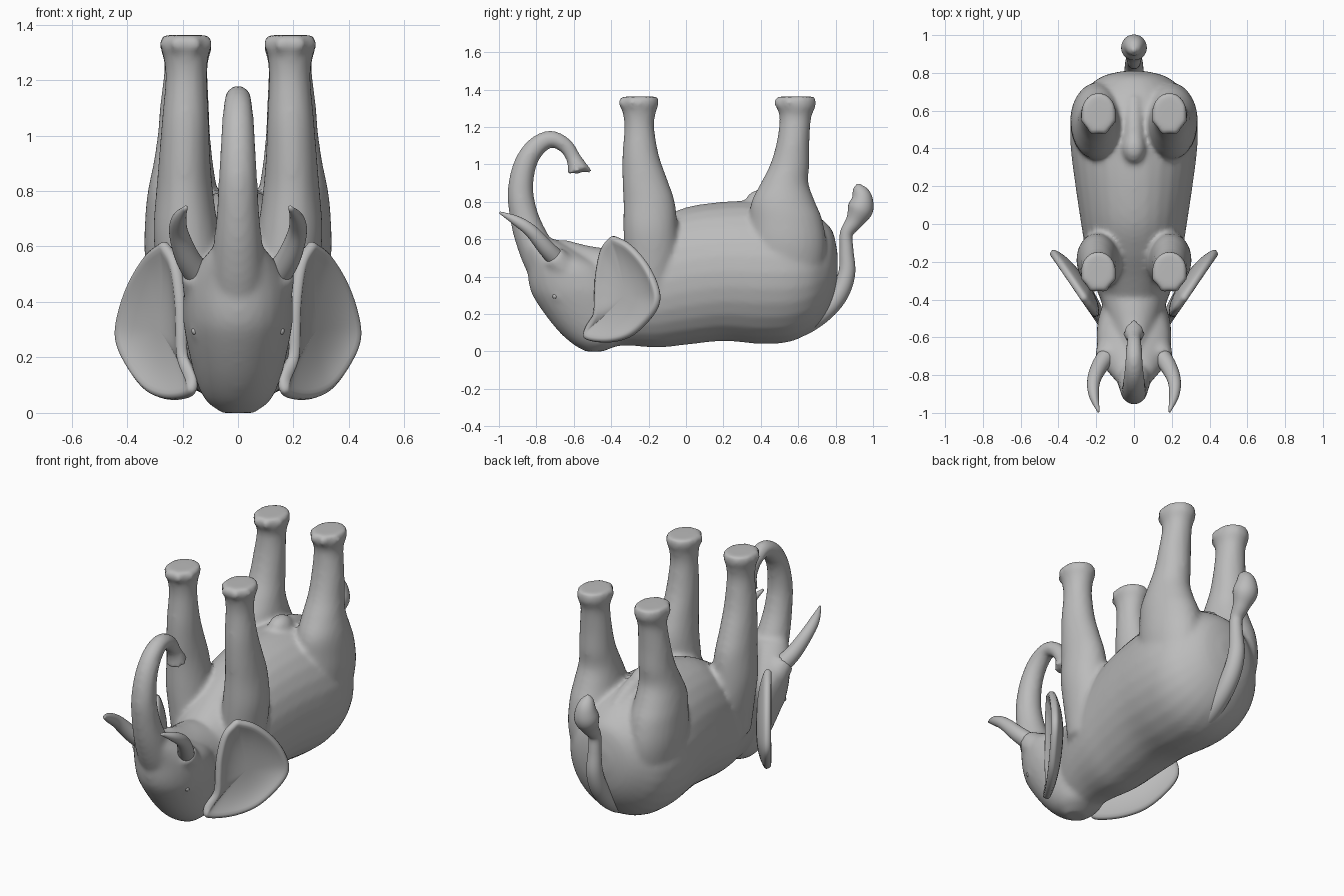
import bpy, bmesh
from math import sin, cos, pi
from mathutils import Vector, Matrix

if "Cube" in bpy.data.objects:
    bpy.data.objects.remove(bpy.data.objects["Cube"])

grey = bpy.data.materials.new("grey_skin")
grey.use_nodes = True
grey.diffuse_color = (0.5, 0.5, 0.5, 1)
grey.node_tree.nodes["Principled BSDF"].inputs["Base Color"].default_value = (0.5, 0.5, 0.5, 1)
SIDES, STEPS = 28, 5


def smooth_path(pts):
    """Catmull-Rom interpolation of equal-length tuples."""
    pts = [Vector(p) for p in pts]
    ext = [pts[0] * 2 - pts[1]] + pts + [pts[-1] * 2 - pts[-2]]
    out = []
    for a, b, c, d in zip(ext, ext[1:], ext[2:], ext[3:]):
        for i in range(STEPS):
            t = i / STEPS
            out.append(b + (c - a) * (t / 2) + (a * 2 - b * 5 + c * 4 - d) * (t * t / 2)
                       + (b * 3 - a - c * 3 + d) * (t ** 3 / 2))
    return out + [pts[-1]]


def skin(bm, rings):
    """Join rings of points into a closed solid."""
    loops = [[bm.verts.new(p) for p in ring] for ring in rings]
    for a, b in zip(loops, loops[1:]):
        for i in range(SIDES):
            j = (i + 1) % SIDES
            bm.faces.new((a[i], a[j], b[j], b[i]))
    bm.faces.new(loops[0])
    bm.faces.new(loops[-1])


def loft(bm, stations, axis, side=1):
    """Ellipses along an axis; station = position, x0, x1, then the other range."""
    rings = []
    for p, x0, x1, v0, v1 in smooth_path(stations):
        ring = []
        for i in range(SIDES):
            a = 2 * pi * i / SIDES
            x = side * ((x0 + x1) / 2 + (x1 - x0) / 2 * cos(a))
            v = (v0 + v1) / 2 + (v1 - v0) / 2 * sin(a)
            ring.append((x, p, v) if axis == "y" else (x, v, p))
        rings.append(ring)
    skin(bm, rings)


def tube(bm, pts, side=1):
    """Round tube; point = x, y, z, radius."""
    path = smooth_path(pts)
    pos = [Vector((p[0] * side, p[1], p[2])) for p in path]
    rings = []
    for i, p in enumerate(path):
        d = (pos[min(i + 1, len(pos) - 1)] - pos[max(i - 1, 0)]).normalized()
        u = (Vector((1, 0, 0)) - d * d.x).normalized()
        w = d.cross(u)
        r = max(p[3], 0.004)
        rings.append([pos[i] + (u * cos(2 * pi * k / SIDES) + w * sin(2 * pi * k / SIDES)) * r
                      for k in range(SIDES)])
    skin(bm, rings)


def ball(bm, centre, size):
    m = Matrix.Translation(centre) @ Matrix.Diagonal((*size, 1))
    bmesh.ops.create_uvsphere(bm, u_segments=12, v_segments=8, radius=1, matrix=m)


def finish(name, bm):
    bmesh.ops.recalc_face_normals(bm, faces=bm.faces)
    for f in bm.faces:
        f.smooth = True
    me = bpy.data.meshes.new(name)
    bm.to_mesh(me)
    bm.free()
    ob = bpy.data.objects.new(name, me)
    bpy.context.collection.objects.link(ob)
    me.materials.append(grey)
    return ob


# Body: torso, head, trunk and legs fused into one skin
body = bmesh.new()
torso = [(-.55, .03, .50, .12), (-.42, .025, .53, .17), (-.3, .03, .60, .215),
         (-.15, .02, .70, .255), (0, .035, .77, .28), (.2, .055, .80, .31),
         (.4, .04, .805, .335), (.55, .05, .79, .335), (.66, .1, .75, .3),
         (.735, .18, .70, .235), (.785, .28, .64, .16), (.81, .4, .53, .06)]
loft(body, [(y, -w, w, lo, hi) for y, lo, hi, w in torso], "y")

# Head, upside down, crown at the bottom
head = [(0, -.54, -.44, .06), (.05, -.62, -.34, .12), (.14, -.71, -.3, .158),
        (.28, -.81, -.3, .19), (.36, -.84, -.33, .198), (.46, -.85, -.42, .19),
        (.54, -.87, -.58, .14), (.6, -.89, -.7, .09)]
loft(body, [(z, -w, w, a, b) for z, a, b, w in head], "z")

# Lower jaw and groin
tube(body, [(0, -.4, .38, .17), (0, -.55, .47, .11), (0, -.66, .57, .035), (0, -.68, .595, .01)])
ball(body, (0, .4, .795), (.065, .085, .072))
tube(body, [(0, .4, .79, .06), (0, .52, .775, .05), (0, .66, .72, .04)])

# Trunk curling over at the tip
tube(body, [(0, -.66, .3, .08), (0, -.75, .45, .1), (0, -.82, .59, .09), (0, -.865, .72, .077),
            (0, -.885, .86, .069), (0, -.86, 1.0, .061), (0, -.80, 1.095, .054),
            (0, -.72, 1.135, .046), (0, -.645, 1.1, .042), (0, -.605, 1.04, .04),
            (0, -.585, .995, .05), (0, -.575, .965, .062)])
tube(body, [(0, -.58, .99, .045), (0, -.54, .98, .025), (0, -.505, .96, .012)])

# Legs: height, inner and outer x, front and back y
front_leg = [(.3, .04, .26, -.32, -.08), (.5, .05, .29, -.33, -.04), (.65, .07, .305, -.335, -.045),
             (.8, .09, .295, -.335, -.06), (.92, .1, .285, -.34, -.10), (1.05, .105, .275, -.34, -.145),
             (1.2, .112, .262, -.33, -.17), (1.28, .108, .268, -.34, -.16),
             (1.325, .095, .282, -.355, -.145), (1.362, .1, .275, -.345, -.15)]
hind_leg = [(.35, .06, .30, .38, .72), (.55, .05, .335, .34, .75), (.7, .06, .335, .34, .73),
            (.8, .075, .325, .35, .69), (.9, .09, .305, .40, .655), (1.0, .1, .29, .45, .66),
            (1.12, .105, .28, .485, .66), (1.25, .11, .265, .50, .67),
            (1.315, .095, .28, .48, .695), (1.362, .1, .275, .485, .69)]
for side in (1, -1):
    for leg in (front_leg, hind_leg):
        loft(body, leg, "z", side)
        z, x0, x1, y0, y1 = leg[-1]
        # Toes around the front of the foot
        for k in range(4):
            a = pi * (k + .5) / 4
            x = (x0 + x1) / 2 + .075 * cos(a)
            y = (y0 + y1) / 2 - .098 * sin(a)
            ball(body, (side * x, y, 1.33), (.027, .027, .032))
    # Tusk sockets and eyelids
    tube(body, [(.09, -.6, .38, .1), (.12, -.66, .45, .08), (.15, -.715, .515, .06)], side)
    ball(body, (side * .142, -.685, .295), (.03, .03, .03))

ob = finish("body", body)
m = ob.modifiers.new("fuse", "REMESH")
m.mode, m.voxel_size, m.use_smooth_shade = "VOXEL", .014, True
m = ob.modifiers.new("soften", "SMOOTH")
m.factor, m.iterations = .5, 8

# Tail with a tuft, lying along the rump
tail = bmesh.new()
tube(tail, [(0, .36, .085, .03), (0, .5, .1, .045), (0, .62, .135, .052), (0, .74, .215, .052),
            (0, .82, .31, .05), (0, .86, .42, .045), (0, .858, .54, .037), (0, .858, .63, .035),
            (0, .90, .695, .047), (0, .932, .76, .068), (0, .94, .82, .056), (0, .925, .87, .034),
            (0, .92, .895, .008)])
finish("tail", tail)

# Ear outline as x, z; the ear lies in a plane swept back from the head
outline = [(.27, .62), (.33, .575), (.39, .48), (.43, .37), (.442, .27), (.41, .18), (.34, .085),
           (.26, .05), (.18, .06), (.165, .1), (.2, .19), (.205, .3), (.21, .42), (.23, .55)]
loop = smooth_path(outline + outline[:1])[:-1]
centre = Vector((.31, .30))
for side, word in ((1, "left"), (-1, "right")):
    tusk = bmesh.new()
    tube(tusk, [(.13, -.68, .48, .05), (.18, -.75, .555, .044), (.213, -.83, .645, .035),
                (.212, -.91, .70, .026), (.187, -.995, .742, .006)], side)
    finish(word + "_tusk", tusk)

    eye = bmesh.new()
    ball(eye, (side * .154, -.7, .295), (.014, .014, .014))
    finish(word + "_eye", eye)

    ear = bmesh.new()
    rings = []
    for f in (1, .9, .75, .55, .3, .1):
        ring = []
        for p in loop:
            q = centre + (p - centre) * f
            depth = -.05 * (1 - f ** 3)
            ring.append(ear.verts.new((side * (q.x + .82 * depth),
                                       -.5 + (q.x - .2) * 1.45 - .57 * depth, q.y)))
        rings.append(ring)
    for a, b in zip(rings, rings[1:]):
        for i in range(len(a)):
            j = (i + 1) % len(a)
            ear.faces.new((a[i], a[j], b[j], b[i]))
    ear.faces.new(rings[-1])
    ob = finish(word + "_ear", ear)
    m = ob.modifiers.new("thickness", "SOLIDIFY")
    m.thickness, m.offset = .042, 0
    m = ob.modifiers.new("round", "SUBSURF")
    m.levels = m.render_levels = 1
